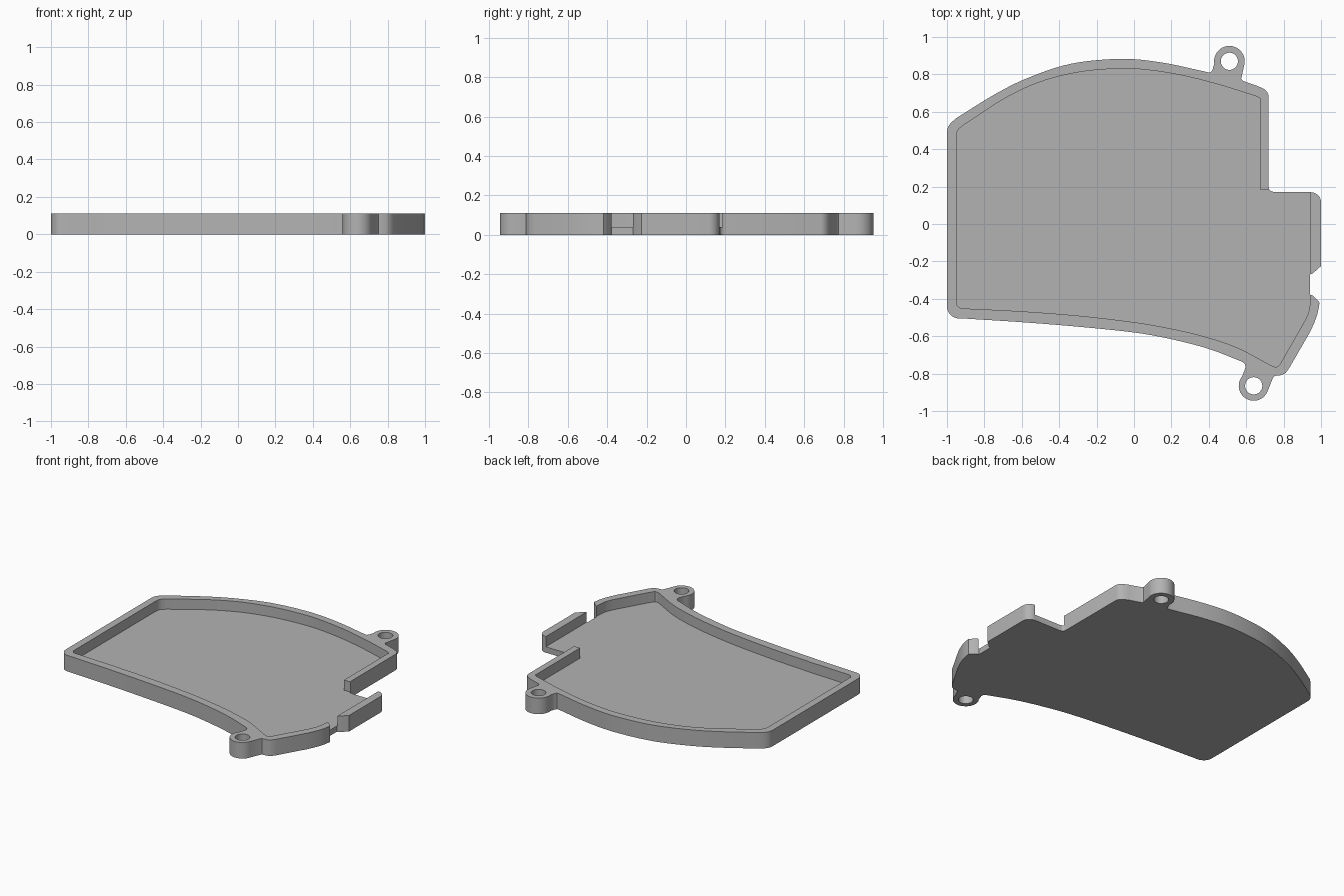
import bpy, bmesh
from math import cos, sin, radians, pi
from mathutils import Vector

HEIGHT, FLOOR = 0.11, 0.04
BACK_LUG, FRONT_LUG = (0.51, 0.87), (0.64, -0.865)

cube = bpy.data.objects.get("Cube")
if cube:
    bpy.data.objects.remove(cube, do_unlink=True)

grey = bpy.data.materials.new("plain grey")
grey.use_nodes = True
grey.diffuse_color = (0.45, 0.45, 0.45, 1)
grey.node_tree.nodes["Principled BSDF"].inputs["Base Color"].default_value = grey.diffuse_color


def smooth(points, steps=6):
    """Catmull-Rom curve through the points."""
    p = [Vector(q) for q in points]
    p = [2 * p[0] - p[1]] + p + [2 * p[-1] - p[-2]]
    out = []
    for a, b, c, d in zip(p, p[1:], p[2:], p[3:]):
        for i in range(steps):
            t = i / steps
            out.append(b + 0.5 * t * (c - a + t * (2 * a - 5 * b + 4 * c - d + t * (3 * (b - c) + d - a))))
    return out + [p[-2]]


def arc(centre, radius, start, end, steps=16):
    angles = [radians(start + (end - start) * i / steps) for i in range(steps + 1)]
    return [(centre[0] + radius * cos(a), centre[1] + radius * sin(a)) for a in angles]


def prism(name, outline, low, high):
    bm = bmesh.new()
    base = bm.faces.new([bm.verts.new((p[0], p[1], low)) for p in outline])
    top = bmesh.ops.extrude_face_region(bm, geom=[base])["geom"]
    bmesh.ops.translate(bm, vec=(0, 0, high - low),
                        verts=[g for g in top if isinstance(g, bmesh.types.BMVert)])
    bmesh.ops.recalc_face_normals(bm, faces=bm.faces)
    mesh = bpy.data.meshes.new(name)
    bm.to_mesh(mesh)
    bm.free()
    mesh.materials.append(grey)
    obj = bpy.data.objects.new(name, mesh)
    bpy.context.collection.objects.link(obj)
    return obj


def cut(body, cutter):
    cutter.hide_render = True
    mod = body.modifiers.new("cut", "BOOLEAN")
    mod.operation, mod.solver, mod.object = "DIFFERENCE", "EXACT", cutter
    bpy.ops.object.modifier_apply(modifier=mod.name)
    bpy.data.objects.remove(cutter, do_unlink=True)


# Outer outline, counter-clockwise from the inside corner beside the side tab
outline = [(0.72, 0.2), (0.72, 0.685), (0.713, 0.705), (0.695, 0.722), (0.66, 0.738), (0.585, 0.764), (0.573, 0.775)]
outline += arc(BACK_LUG, 0.082, -18, 190, 24)
outline += [(0.418, 0.82), (0.41, 0.811), (0.395, 0.811)]
outline += smooth([(0.37, 0.817), (0.15, 0.863), (-0.07, 0.883), (-0.34, 0.856), (-0.57, 0.78), (-0.75, 0.69), (-0.95, 0.566)])
outline += [(-0.98, 0.54), (-0.995, 0.518), (-1, 0.495)]
outline += arc((-0.935, -0.44), 0.065, 180, 265, 8)
outline += smooth([(-0.9, -0.506), (-0.6, -0.525), (-0.3, -0.549), (0, -0.58), (0.2, -0.616), (0.4, -0.668), (0.58, -0.737)])
outline += [(0.594, -0.75), (0.596, -0.768)]
outline += arc(FRONT_LUG, 0.08, 140, 340, 24)
outline += [(0.742, -0.825), (0.752, -0.812), (0.79, -0.808), (0.812, -0.795), (0.83, -0.77)]
outline += smooth([(0.94, -0.58), (0.965, -0.525), (0.982, -0.475), (0.992, -0.42)], 3)
outline += [(0.955, -0.382), (0.94, -0.377), (0.94, -0.27), (0.955, -0.265), (1, -0.225)]
outline += arc((0.945, 0.115), 0.055, 0, 90, 8)
outline += [(0.745, 0.172), (0.73, 0.177), (0.722, 0.187)]
tray = prism("tray", outline, 0, HEIGHT)
bpy.context.view_layer.objects.active = tray
tray.select_set(True)

# Recess that leaves the rim, open behind the tab and at the side notch
recess = [(0.675, 0.185), (0.675, 0.672)]
recess += smooth([(0.65, 0.684), (0.45, 0.746), (0.25, 0.796), (0.05, 0.826), (-0.1, 0.83), (-0.3, 0.811),
                  (-0.5, 0.76), (-0.69, 0.672), (-0.91, 0.53)])
recess += [(-0.935, 0.51), (-0.946, 0.492), (-0.95, 0.47)]
recess += arc((-0.915, -0.417), 0.035, 180, 265, 6)
recess += smooth([(-0.88, -0.453), (-0.6, -0.467), (-0.3, -0.49), (0, -0.525), (0.2, -0.56), (0.37, -0.6),
                  (0.55, -0.66), (0.73, -0.755)])
recess += [(0.755, -0.765), (0.77, -0.762), (0.78, -0.75)]
recess += smooth([(0.915, -0.515), (0.935, -0.465), (0.943, -0.41), (0.945, -0.37)], 3)
recess += [(0.945, 0.25), (0.76, 0.25), (0.76, 0.185)]
cut(tray, prism("recess_cutter", recess, FLOOR, HEIGHT + 0.1))

# Screw holes through the two lugs
for centre in (BACK_LUG, FRONT_LUG):
    cut(tray, prism("hole_cutter", arc(centre, 0.046, 0, 351, 39), -0.1, HEIGHT + 0.1))

bpy.ops.object.shade_smooth_by_angle(angle=pi / 6)
